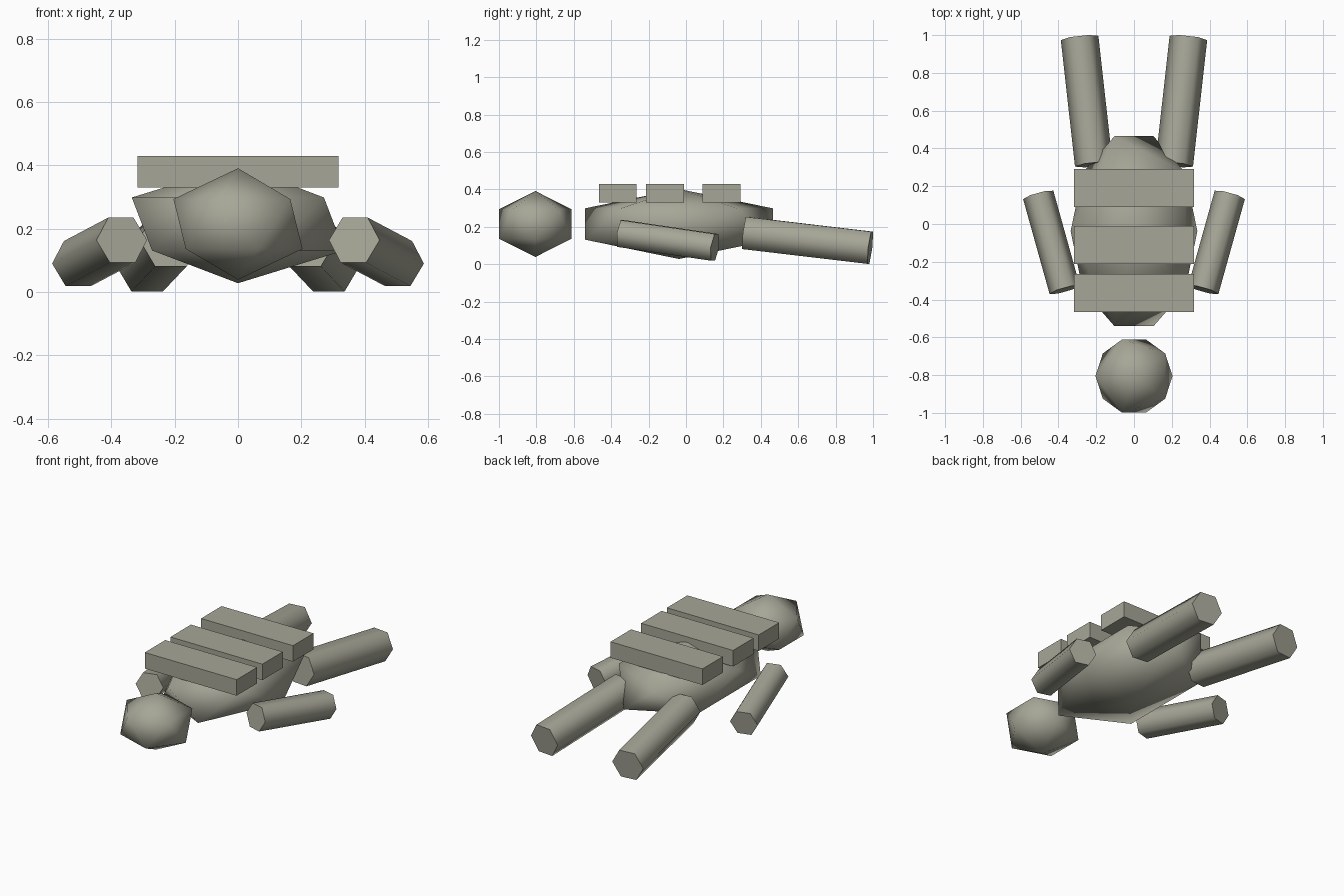
import bpy
import bmesh
import math
from mathutils import Matrix, Vector

cube = bpy.data.objects.get("Cube")
if cube:
    bpy.data.objects.remove(cube, do_unlink=True)

# The single grey-olive colour
COLOUR = (0.38, 0.38, 0.31, 1.0)
skin = bpy.data.materials.new("olive_grey")
skin.use_nodes = True
skin.diffuse_color = COLOUR
skin.node_tree.nodes["Principled BSDF"].inputs["Base Color"].default_value = COLOUR


def finish(name, bm, smooth_angle=None):
    """Turn a bmesh into a linked, coloured object."""
    bmesh.ops.recalc_face_normals(bm, faces=bm.faces)
    mesh = bpy.data.meshes.new(name)
    bm.to_mesh(mesh)
    bm.free()
    mesh.materials.append(skin)
    obj = bpy.data.objects.new(name, mesh)
    bpy.context.collection.objects.link(obj)
    if smooth_angle:
        bpy.ops.object.select_all(action="DESELECT")
        obj.select_set(True)
        bpy.context.view_layer.objects.active = obj
        bpy.ops.object.shade_smooth_by_angle(angle=math.radians(smooth_angle))
    return obj


def blob(name, centre, radii):
    """Smooth twenty-sided ball with a ring corner towards -x."""
    bm = bmesh.new()
    bmesh.ops.create_icosphere(bm, subdivisions=1, radius=1.0)
    place = (Matrix.Translation(centre) @ Matrix.Diagonal((*radii, 1.0))
             @ Matrix.Rotation(math.pi, 4, "Z"))
    bmesh.ops.transform(bm, matrix=place, verts=bm.verts)
    return finish(name, bm, 100)


def plate(name, y, size):
    bm = bmesh.new()
    bmesh.ops.create_cube(bm, size=1.0)
    place = Matrix.Translation((0, y, 0.38)) @ Matrix.Diagonal((*size, 1.0))
    bmesh.ops.transform(bm, matrix=place, verts=bm.verts)
    return finish(name, bm)


def limb(name, start, end, radius):
    """Six-sided rod with flat caps and a level upper side."""
    start, end = Vector(start), Vector(end)
    axis = (end - start).normalized()
    side = axis.cross(Vector((0, 0, 1))).normalized()
    up = side.cross(axis)
    bm = bmesh.new()
    rings = []
    for centre in (start, end):
        rings.append([bm.verts.new(centre + radius * (side * math.cos(a) + up * math.sin(a)))
                      for a in (i * math.pi / 3 for i in range(6))])
    for i in range(6):
        j = (i + 1) % 6
        bm.faces.new((rings[0][i], rings[0][j], rings[1][j], rings[1][i]))
    for ring in rings:
        bm.faces.new(ring)
    return finish(name, bm, 70)


# Head and body
blob("head", (0, -0.805, 0.215), (0.228, 0.228, 0.176))
blob("body", (0, -0.038, 0.215), (0.375, 0.591, 0.187))

# Three plates across the back
for label, y in (("front", -0.365), ("middle", -0.112), ("rear", 0.19)):
    plate(label + "_back_plate", y, (0.634, 0.202, 0.1))

# Limbs on both sides
for label, s in (("left", 1), ("right", -1)):
    limb(label + "_front_leg", (s * 0.367, -0.348, 0.164), (s * 0.507, 0.154, 0.09), 0.083)
    limb(label + "_hind_leg", (s * 0.213, 0.315, 0.167), (s * 0.288, 0.985, 0.088), 0.1)
